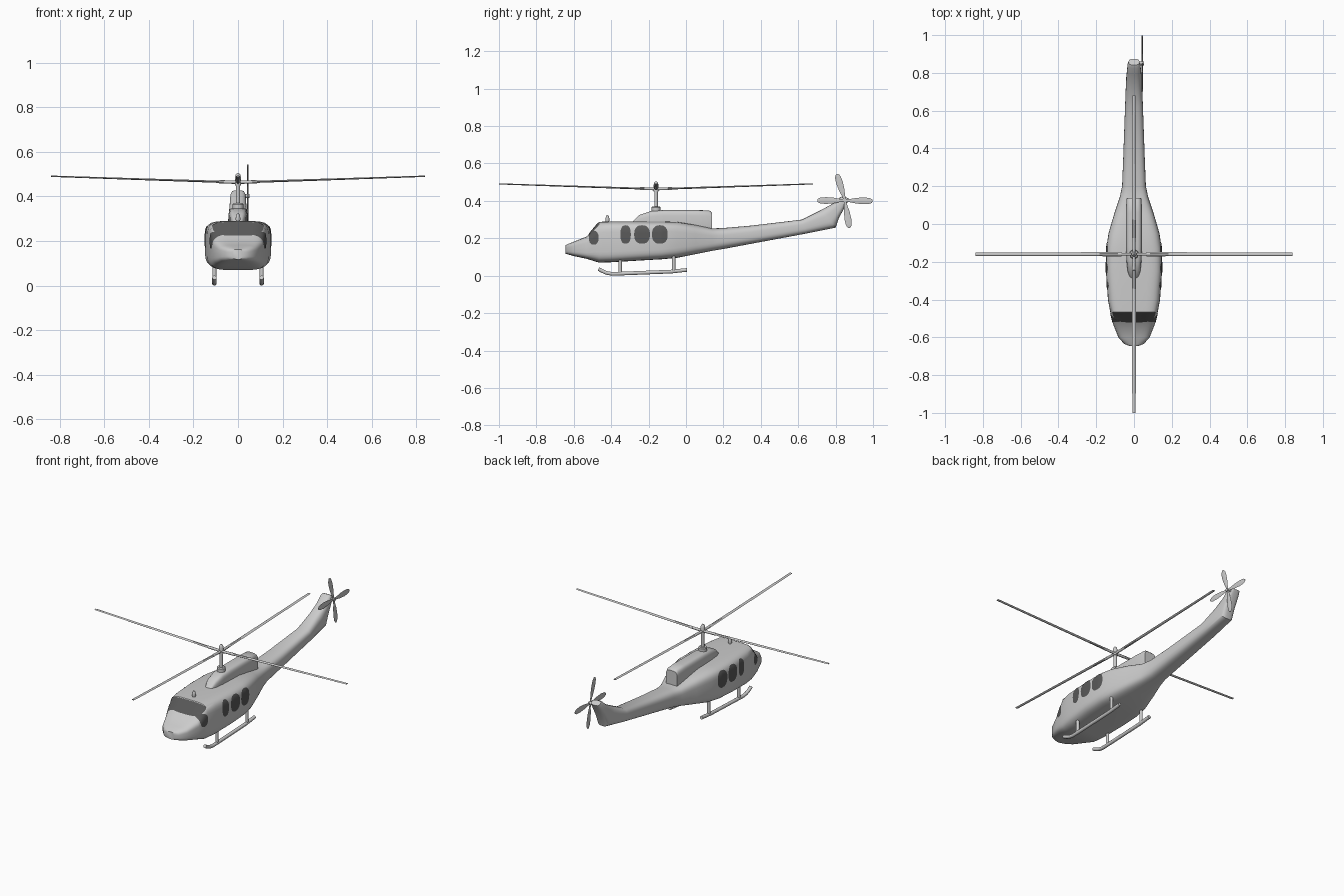
import bpy, bmesh, math
from mathutils import Vector, Matrix
from mathutils.bvhtree import BVHTree

if "Cube" in bpy.data.objects:
    bpy.data.objects.remove(bpy.data.objects["Cube"])

glass = bpy.data.materials.new("dark_glass")
glass.diffuse_color = (0.1, 0.1, 0.1, 1)
glass.use_nodes = True
glass.node_tree.nodes["Principled BSDF"].inputs["Base Color"].default_value = glass.diffuse_color


def finish(name, bm, angle=35, mat=None):
    bmesh.ops.recalc_face_normals(bm, faces=bm.faces)
    me = bpy.data.meshes.new(name)
    bm.to_mesh(me)
    bm.free()
    ob = bpy.data.objects.new(name, me)
    bpy.context.collection.objects.link(ob)
    if mat:
        me.materials.append(mat)
    bpy.ops.object.select_all(action='DESELECT')
    bpy.context.view_layer.objects.active = ob
    ob.select_set(True)
    bpy.ops.object.shade_smooth_by_angle(angle=math.radians(angle))
    return ob


def loft(bm, rings):
    rows = [[bm.verts.new(p) for p in r] for r in rings]
    n = len(rows[0])
    for a, b in zip(rows, rows[1:]):
        for i in range(n):
            j = (i + 1) % n
            bm.faces.new((a[i], a[j], b[j], b[i]))
    bm.faces.new(rows[0])
    bm.faces.new(rows[-1])


def section(yt, zt, yb, zb, w, e, n=40):
    """Superellipse spanning a top point and a bottom point, half width w."""
    pts = []
    for i in range(n):
        a = 2 * math.pi * i / n
        c, s = math.cos(a), math.sin(a)
        x = math.copysign(abs(c) ** (2 / e), c) * w
        t = 0.5 + 0.5 * math.copysign(abs(s) ** (2 / e), s)
        pts.append((x, yb + (yt - yb) * t, zb + (zt - zb) * t))
    return pts


def tube(name, path, r, n=14):
    path = [Vector(p) for p in path]
    rings = []
    for i, p in enumerate(path):
        d = (path[min(i + 1, len(path) - 1)] - path[max(i - 1, 0)]).normalized()
        q = d.to_track_quat('Z', 'Y')
        rad = r[i] if isinstance(r, (list, tuple)) else r
        rings.append([p + q @ Vector((rad * math.cos(2 * math.pi * k / n),
                                      rad * math.sin(2 * math.pi * k / n), 0)) for k in range(n)])
    bm = bmesh.new()
    loft(bm, rings)
    return finish(name, bm)


# Fuselage, tail boom and swept fin in one loft
body = [
    (-.645, .163, -.645, .118, .025, 3), (-.635, .168, -.635, .115, .052, 3.5),
    (-.60, .182, -.60, .105, .083, 4), (-.53, .21, -.53, .09, .111, 4.5),
    (-.465, .288, -.465, .07, .126, 5), (-.40, .29, -.40, .072, .138, 5),
    (-.25, .29, -.25, .081, .148, 5), (-.13, .29, -.13, .088, .147, 5),
    (-.05, .288, -.05, .095, .135, 4.5), (.05, .272, .05, .115, .106, 4),
    (.14, .253, .14, .133, .076, 3.4), (.20, .255, .20, .143, .063, 3),
    (.35, .268, .35, .171, .057, 3), (.62, .30, .64, .225, .047, 3),
    (.72, .35, .80, .257, .042, 3), (.79, .388, .818, .31, .038, 3),
    (.825, .42, .86, .385, .034, 3), (.842, .427, .874, .41, .028, 3)]
bm = bmesh.new()
loft(bm, [section(*s) for s in body])
tris = bm.copy()
bmesh.ops.triangulate(tris, faces=tris.faces)
skin = BVHTree.FromBMesh(tris)
tris.free()
finish("fuselage", bm, 32)


def patch(name, center, outline, origin, direction):
    """Glass patch cast onto the skin: outline points are offsets from center."""
    d = Vector(direction)
    c = Vector(center)

    def cast(o):
        p = c + o
        hit, nor, _, _ = skin.ray_cast(p - d * origin, d)
        if hit is None:
            hit, nor, _, _ = skin.find_nearest(p)
        if nor.dot(d) > 0:
            nor = -nor
        return hit + nor * .002
    bm = bmesh.new()
    mid = bm.verts.new(cast(Vector()))
    prev = None
    n = len(outline)
    for k in range(1, 7):
        row = [bm.verts.new(cast(Vector(o) * k / 6)) for o in outline]
        for i in range(n):
            j = (i + 1) % n
            bm.faces.new((prev[i], prev[j], row[j], row[i]) if prev else (mid, row[i], row[j]))
        prev = row
    ob = finish(name, bm, 40, glass)
    # keep the glass facing outward
    if sum((p.normal.dot(d) for p in ob.data.polygons)) > 0:
        ob.data.flip_normals()


def oval(a, b, e, n=32):
    out = []
    for i in range(n):
        c, s = math.cos(2 * math.pi * i / n), math.sin(2 * math.pi * i / n)
        out.append((a * math.copysign(abs(c) ** (2 / e), c), b * math.copysign(abs(s) ** (2 / e), s)))
    return out


# Side windows and windscreen
for side, sx in (("left", -1), ("right", 1)):
    for i, (y, z, a, b) in enumerate([(-.493, .203, .026, .037), (-.323, .22, .028, .049),
                                      (-.235, .22, .042, .049), (-.14, .22, .042, .049)]):
        patch(f"{side}_window_{i + 1}", (0, y, z), [(0, p, q) for p, q in oval(a, b, 2.4)],
              1, (-sx, 0, 0))
screen = [(p * (1 + .1 * q / .031), 0, q) for p, q in oval(.112, .031, 3.2, 48)]
patch("windscreen", (0, 0, .2535), screen, 2, (0, 1, 0))

# Engine cowl on the roof
bm = bmesh.new()
cowl = [(-.29, .286, .02), (-.25, .325, .034), (-.19, .345, .04), (-.12, .351, .043),
        (.06, .351, .043), (.125, .349, .04), (.138, .338, .038)]
loft(bm, [section(y, z, y, .235, w, 4, 28) for y, z, w in cowl])
finish("engine_cowl", bm, 40)

# Rotor mast, base, hub and roof beacon
RY = -.16
tube("mast_base", [(0, RY, .33), (0, RY, .365), (0, RY, .37)], [.024, .024, .02], 20)
tube("rotor_mast", [(0, RY, .34), (0, RY, .48)], .010)
tube("rotor_cap", [(0, RY, .45), (0, RY, .487), (0, RY, .498), (0, RY, .505)],
     [.013, .013, .010, .004])
tube("roof_beacon", [(0, -.42, .28), (0, -.42, .298), (0, -.42, .315), (0, -.42, .325)],
     [.007, .011, .009, .003])

# Main rotor: four grips and blades with slight coning
for k in range(4):
    rot = Matrix.Translation((0, RY, 0)) @ Matrix.Rotation(k * math.pi / 2, 4, 'Z')
    tube(f"blade_grip_{k + 1}", [rot @ Vector((0, 0, .464)), rot @ Vector((.085, 0, .466))], .0075, 12)
    bm = bmesh.new()
    loft(bm, [[rot @ Vector((r, w * u, z + t * v)) for u, v in
               ((-1, 0), (-.4, 1), (.4, 1), (1, 0), (.4, -1), (-.4, -1))]
              for r, z, w, t in ((.065, .4655, .011, .005), (.45, .478, .010, .004),
                                 (.84, .491, .009, .003))])
    finish(f"main_blade_{k + 1}", bm, 30)

# Tail rotor on the right of the fin
TC = Vector((.044, .85, .402))
tube("tail_rotor_shaft", [(.0, .85, .402), (.052, .85, .402)], .010)
for k, deg in enumerate((-1, 107, 180, 279)):
    rot = Matrix.Translation(TC) @ Matrix.Rotation(math.radians(deg), 4, 'X')
    bm = bmesh.new()
    loft(bm, [[rot @ Vector((.003 * v, r, w * u)) for u, v in ((-1, 0), (0, 1), (1, 0), (0, -1))]
              for r, w in ((0, .006), (.03, .009), (.06, .015), (.10, .018),
                           (.13, .016), (.143, .010), (.148, .004))])
    finish(f"tail_blade_{k + 1}", bm, 30)

# Landing skids with two struts each
for side, sx in (("left", -1), ("right", 1)):
    x = sx * .106
    tube(f"{side}_skid", [(x, -.468, .036), (x, -.45, .026), (x, -.425, .015), (x, -.395, .010),
                          (x, -.36, .011), (x, -.08, .022), (x, .005, .031)], .010)
    for n, y, z in (("front", -.352, .011), ("rear", -.066, .023)):
        tube(f"{side}_{n}_strut", [(x, y, z), (x, y, .125)], .009)
